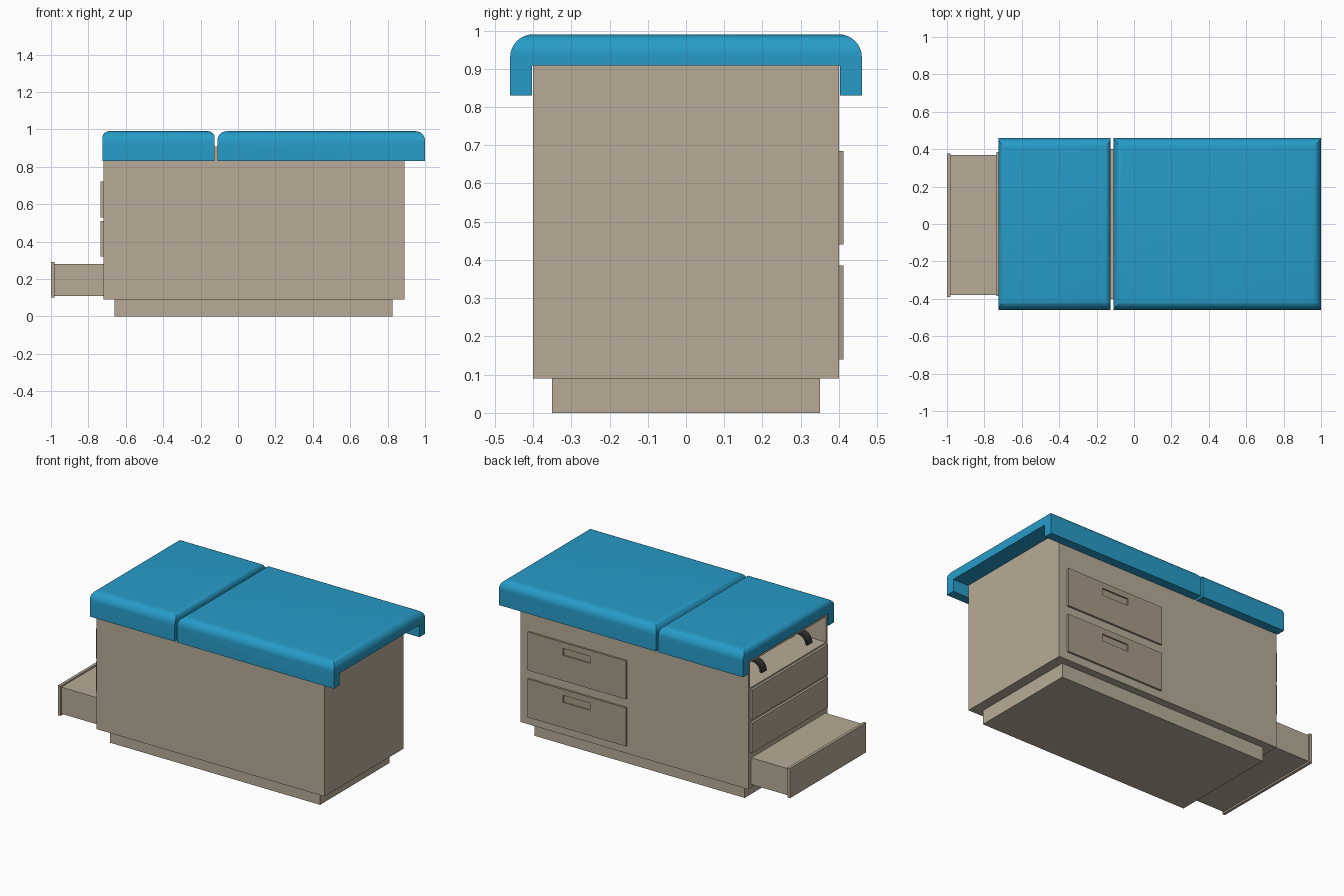
import bpy, bmesh, math

if "Cube" in bpy.data.objects:
    bpy.data.objects.remove(bpy.data.objects["Cube"])


def material(name, rgb):
    m = bpy.data.materials.new(name)
    m.diffuse_color = (*rgb, 1)
    m.use_nodes = True
    m.node_tree.nodes["Principled BSDF"].inputs["Base Color"].default_value = m.diffuse_color
    return m


TAN = material("tan_laminate", (0.48, 0.41, 0.31))
DARK_TAN = material("drawer_tan", (0.40, 0.33, 0.25))
BLUE = material("blue_vinyl", (0.02, 0.33, 0.58))
BLACK = material("black_metal", (0.03, 0.03, 0.03))


def prism(name, pts, axis, a, b, mat):
    """Extrude a closed 2D profile along x (y,z points) or y (x,z points)."""
    bm = bmesh.new()
    put = (lambda p, t: (t, *p)) if axis == "x" else (lambda p, t: (p[0], t, p[1]))
    rings = [[bm.verts.new(put(p, t)) for p in pts] for t in (a, b)]
    bm.faces.new(rings[0])
    bm.faces.new(rings[1])
    n = len(pts)
    for i in range(n):
        j = (i + 1) % n
        bm.faces.new((rings[0][i], rings[0][j], rings[1][j], rings[1][i]))
    bmesh.ops.recalc_face_normals(bm, faces=bm.faces)
    me = bpy.data.meshes.new(name)
    bm.to_mesh(me)
    bm.free()
    me.materials.append(mat)
    ob = bpy.data.objects.new(name, me)
    bpy.context.collection.objects.link(ob)
    return ob


def box(name, x, y, z, mat=TAN):
    return prism(name, [(x[0], z[0]), (x[1], z[0]), (x[1], z[1]), (x[0], z[1])],
                 "y", y[0], y[1], mat)


def combine(ob, tool, op):
    """Apply a boolean and remove the helper."""
    tool.hide_render = True
    mod = ob.modifiers.new("cut", "BOOLEAN")
    mod.operation, mod.object, mod.solver = op, tool, "EXACT"
    bpy.context.view_layer.objects.active = ob
    bpy.ops.object.modifier_apply(modifier=mod.name)
    bpy.data.objects.remove(tool)


def smooth(ob):
    bpy.ops.object.select_all(action="DESELECT")
    ob.select_set(True)
    bpy.context.view_layer.objects.active = ob
    bpy.ops.object.shade_smooth_by_angle(angle=math.radians(35))


def arc(cx, cz, r, a0, a1, n=8):
    return [(cx + r * math.cos(math.radians(a0 + (a1 - a0) * i / n)),
             cz + r * math.sin(math.radians(a0 + (a1 - a0) * i / n))) for i in range(n + 1)]


# Plinth and cabinet with an open compartment at the foot end
box("plinth", (-0.66, 0.825), (-0.35, 0.35), (0, 0.09))
cabinet = box("cabinet", (-0.72, 0.89), (-0.40, 0.40), (0.09, 0.908))
combine(cabinet, box("compartment_cutter", (-0.80, -0.15), (-0.385, 0.385), (0.73, 0.893)),
        "DIFFERENCE")

# Foot-end drawer fronts
for i, z in enumerate((0.32, 0.53)):
    box(f"end_drawer_front_{i + 1}", (-0.735, -0.715), (-0.385, 0.385), (z, z + 0.19))

# Pulled-out step
box("step_box", (-0.985, -0.70), (-0.38, 0.37), (0.11, 0.28))
box("step_front", (-1.0, -0.982), (-0.39, 0.378), (0.10, 0.29))

# Side drawer fronts with recessed pulls
for i, z in enumerate((0.14, 0.44)):
    front = box(f"side_drawer_front_{i + 1}", (0.137, 0.83), (0.395, 0.412),
                (z, z + 0.245), DARK_TAN)
    combine(front, box("pull_cutter", (0.39, 0.58), (0.403, 0.45), (z + 0.162, z + 0.207)),
            "DIFFERENCE")

# Saddle-shaped cushions: side profile intersected with rounded end profile
R = 0.06
saddle = ([(0.46, 0.83)] + arc(0.46 - R, 0.99 - R, R, 0, 90)
          + arc(R - 0.46, 0.99 - R, R, 90, 180)
          + [(-0.46, 0.83), (-0.403, 0.83), (-0.403, 0.908), (0.403, 0.908), (0.403, 0.83)])
for name, x0, x1, r in (("foot_cushion", -0.725, -0.125, 0.035),
                        ("main_cushion", -0.11, 1.0, 0.05)):
    cushion = prism(name, saddle, "x", x0, x1, BLUE)
    ends = ([(x1, 0.8)] + arc(x1 - r, 0.99 - r, r, 0, 90)
            + arc(x0 + r, 0.99 - r, r, 90, 180) + [(x0, 0.8)])
    combine(cushion, prism("end_profile", ends, "y", -0.6, 0.6, BLUE), "INTERSECT")
    smooth(cushion)

# Curved stirrup hooks in the compartment
for side, y in (("left", 0.23), ("right", -0.23)):
    band = arc(-0.645, 0.775, 0.07, 20, 180, 12) + arc(-0.645, 0.775, 0.055, 180, 20, 12)
    smooth(prism(f"stirrup_{side}", band, "y", y - 0.025, y + 0.025, BLACK))
    box(f"stirrup_arm_{side}", (-0.59, -0.20), (y - 0.02, y + 0.02), (0.785, 0.80), BLACK)
